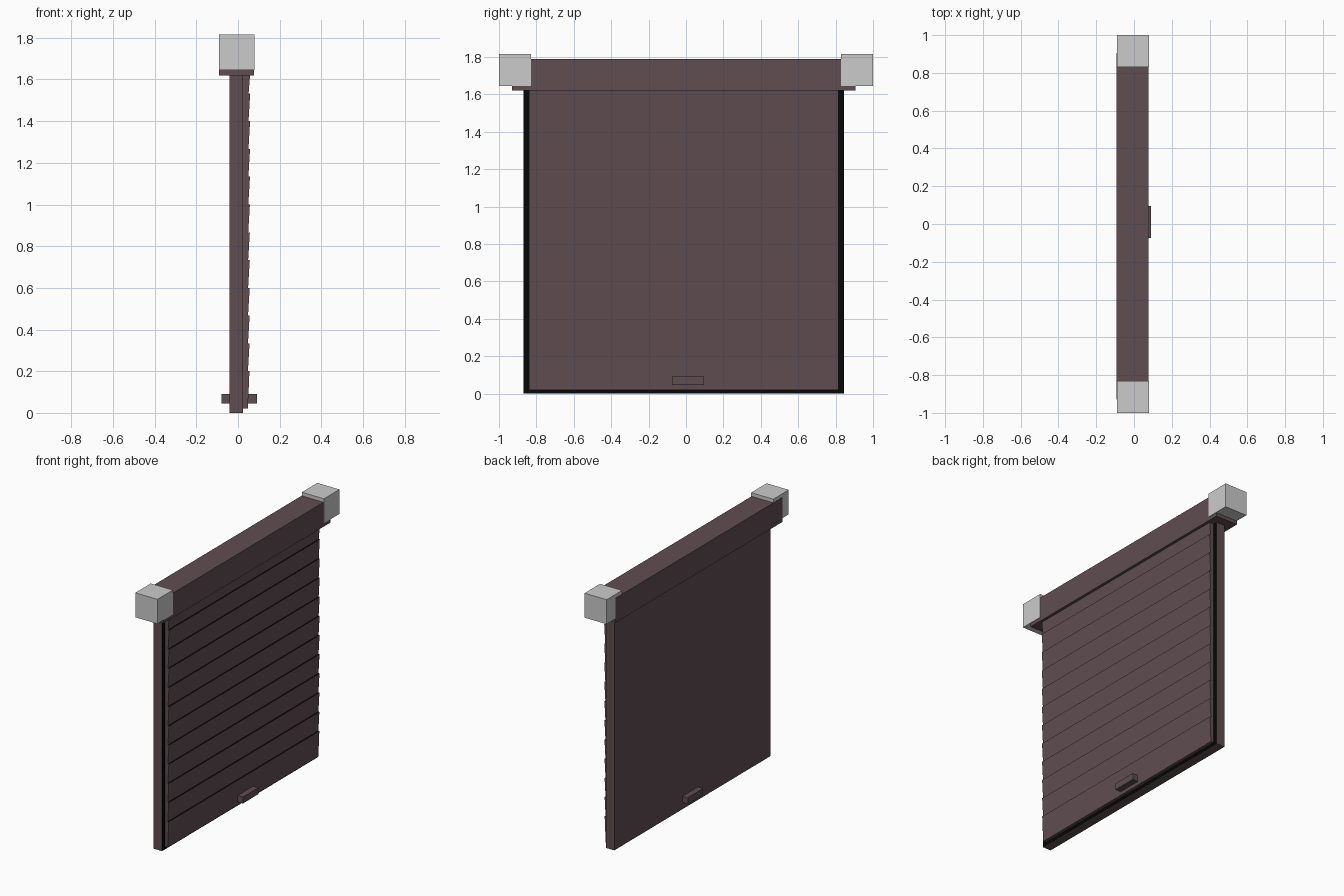
import bpy, bmesh

if "Cube" in bpy.data.objects:
    bpy.data.objects.remove(bpy.data.objects["Cube"])

def material(name, rgb):
    m = bpy.data.materials.new(name)
    m.diffuse_color = (*rgb, 1)
    m.use_nodes = True
    m.node_tree.nodes["Principled BSDF"].inputs["Base Color"].default_value = m.diffuse_color
    return m

plum = material("plum", (0.115, 0.075, 0.083))
black = material("black", (0.002, 0.002, 0.002))

def finish(name, bm, mats):
    bmesh.ops.recalc_face_normals(bm, faces=bm.faces)
    me = bpy.data.meshes.new(name)
    bm.to_mesh(me)
    bm.free()
    for m in mats:
        me.materials.append(m)
    ob = bpy.data.objects.new(name, me)
    bpy.context.collection.objects.link(ob)
    return ob

def box(name, lo, hi, *mats):
    bm = bmesh.new()
    bmesh.ops.create_cube(bm, size=1)
    for v in bm.verts:
        v.co = [(a + b) / 2 + c * (b - a) for a, b, c in zip(lo, hi, v.co)]
    return finish(name, bm, mats)

# Backing slab with a black front face
slab = box("backing_slab", (-0.04, -0.87, 0), (0.025, 0.845, 1.63), plum, black)
for p in slab.data.polygons:
    p.material_index = int(p.normal.x > 0.9)

# Slatted curtain: stepped profile extruded across the width
seams = [0.02] + [0.2 + i * 0.4 / 3 for i in range(11)] + [1.63]
profile = [(0.025, 1.63), (0.025, 0.02)]
for z0, z1 in zip(seams, seams[1:]):
    lean = 0.004 * z0 / 1.63
    profile += [(0.047 + lean, z0), (0.055 + lean, z1)]
bm = bmesh.new()
cap = bm.faces.new([bm.verts.new((x, -0.84, z)) for x, z in profile])
ext = bmesh.ops.extrude_face_region(bm, geom=[cap], use_keep_orig=True)
for v in (g for g in ext["geom"] if isinstance(g, bmesh.types.BMVert)):
    v.co.y = 0.815
curtain = finish("slatted_curtain", bm, (plum, black))
# Black ledges between the slats
for p in curtain.data.polygons:
    p.material_index = int(p.normal.z > 0.9)

# Header box, end blocks and pull handle
box("header_box", (-0.092, -0.93, 1.62), (0.077, 0.905, 1.79), plum)
for side, y in (("front", -1), ("rear", 0.83)):
    box(side + "_end_block", (-0.09, y, 1.645), (0.08, y + 0.17, 1.815))
box("pull_handle", (-0.08, -0.075, 0.045), (0.09, 0.095, 0.09), plum)
